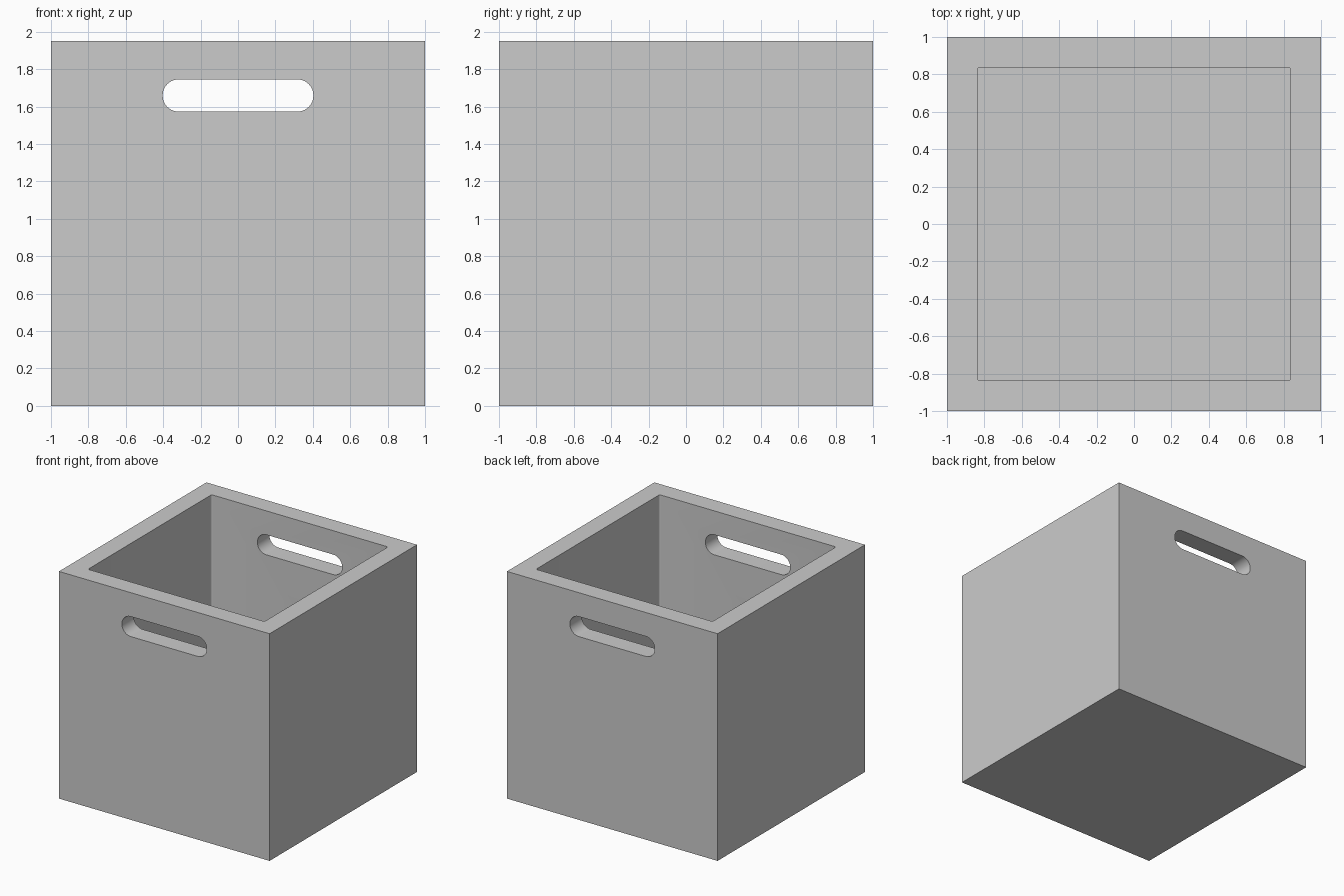
import bpy, bmesh
from math import pi, radians, cos, sin
from mathutils import Matrix

if "Cube" in bpy.data.objects:
    bpy.data.objects.remove(bpy.data.objects["Cube"])

HEIGHT = 1.95
HALF = 1.0
INNER = 0.838       # half width of the cavity
FLOOR = 0.162       # floor as thick as the walls


def rounded_rect(hw, hh, r, steps):
    """Outline of a rounded rectangle centred on the origin."""
    points = []
    for i, (sx, sy) in enumerate([(1, 1), (-1, 1), (-1, -1), (1, -1)]):
        for k in range(steps + 1):
            a = (i + k / steps) * pi / 2
            points.append((sx * (hw - r) + r * cos(a), sy * (hh - r) + r * sin(a)))
    return points


def prism(name, outline, depth, matrix):
    """Extrude an outline along local z and place it with a matrix."""
    bm = bmesh.new()
    face = bm.faces.new([bm.verts.new((x, y, 0)) for x, y in outline])
    out = bmesh.ops.extrude_face_region(bm, geom=[face])
    moved = [v for v in out["geom"] if isinstance(v, bmesh.types.BMVert)]
    bmesh.ops.translate(bm, verts=moved, vec=(0, 0, depth))
    bmesh.ops.remove_doubles(bm, verts=bm.verts, dist=1e-5)
    bmesh.ops.transform(bm, matrix=matrix, verts=bm.verts)
    bmesh.ops.recalc_face_normals(bm, faces=bm.faces)
    mesh = bpy.data.meshes.new(name)
    bm.to_mesh(mesh)
    bm.free()
    obj = bpy.data.objects.new(name, mesh)
    bpy.context.collection.objects.link(obj)
    return obj


# Outer block of the storage box
square = [(-HALF, -HALF), (HALF, -HALF), (HALF, HALF), (-HALF, HALF)]
box = prism("storage_box", square, HEIGHT, Matrix())

# Cavity with slightly rounded vertical corners
cavity = prism("cavity_cutter", rounded_rect(INNER, INNER, 0.015, 4), 2.5,
               Matrix.Translation((0, 0, FLOOR)))

# Handle slot running through the front and back walls
slot = prism("handle_cutter", rounded_rect(0.403, 0.086, 0.0855, 10), 3.0,
             Matrix.Translation((0, 1.5, 1.659)) @ Matrix.Rotation(pi / 2, 4, 'X'))

# Cut the cavity and the handles, then drop the cutters
bpy.context.view_layer.objects.active = box
for cutter in (cavity, slot):
    cutter.hide_render = True
    mod = box.modifiers.new(cutter.name, 'BOOLEAN')
    mod.operation = 'DIFFERENCE'
    mod.solver = 'EXACT'
    mod.object = cutter
    bpy.ops.object.modifier_apply(modifier=mod.name)
    bpy.data.objects.remove(cutter)

# Smooth the slot ends, keep the box edges sharp
bpy.ops.object.select_all(action='DESELECT')
box.select_set(True)
bpy.ops.object.shade_smooth_by_angle(angle=radians(30))
